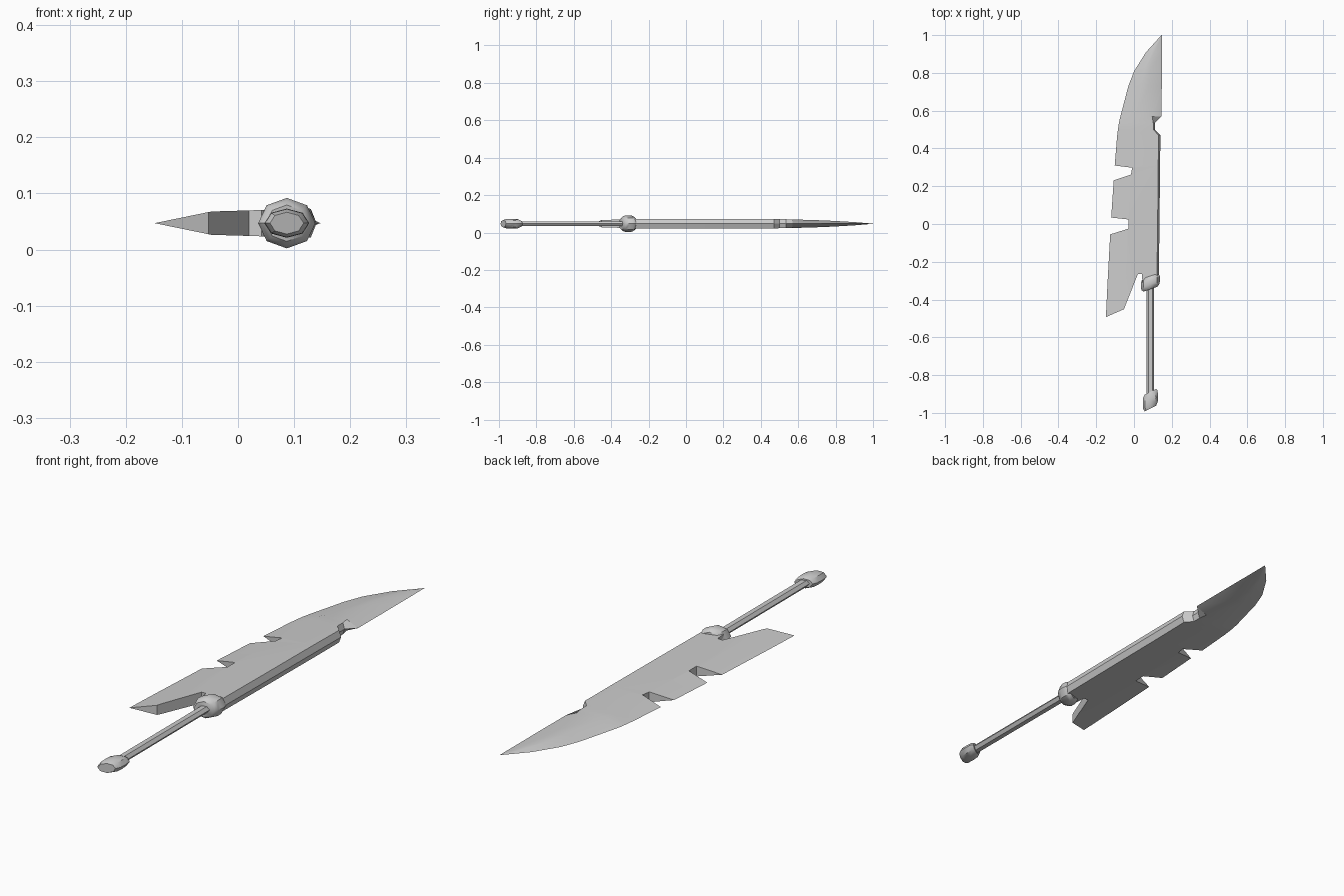
import bpy, bmesh, math
from mathutils import Vector

cube = bpy.data.objects.get("Cube")
if cube:
    bpy.data.objects.remove(cube)

MID = 0.047      # height of the blade's middle plane
GRIP_X = 0.087   # handle axis

steel = bpy.data.materials.new("light grey steel")
steel.use_nodes = True
GREY = (0.6, 0.6, 0.6, 1)
steel.diffuse_color = GREY
steel.node_tree.nodes["Principled BSDF"].inputs["Base Color"].default_value = GREY


def loft(name, rings):
    """Skin equal-length rings of points and cap both ends."""
    bm = bmesh.new()
    loops = [[bm.verts.new(p) for p in ring] for ring in rings]
    n = len(loops[0])
    for a, b in zip(loops, loops[1:]):
        for i in range(n):
            j = (i + 1) % n
            bm.faces.new((a[i], a[j], b[j], b[i]))
    bm.faces.new(loops[0])
    bm.faces.new(loops[-1])
    bmesh.ops.recalc_face_normals(bm, faces=bm.faces)
    mesh = bpy.data.meshes.new(name)
    bm.to_mesh(mesh)
    bm.free()
    mesh.materials.append(steel)
    obj = bpy.data.objects.new(name, mesh)
    bpy.context.collection.objects.link(obj)
    return obj


def smooth(obj, degrees):
    bpy.ops.object.select_all(action='DESELECT')
    obj.select_set(True)
    bpy.context.view_layer.objects.active = obj
    bpy.ops.object.shade_smooth_by_angle(angle=math.radians(degrees))


def collar(name, sides, half_x, half_z, profile, slant):
    """Faceted tube along y; profile holds (y, scale), slant skews it in plan."""
    rings = []
    for y, s in profile:
        ring = []
        for i in range(sides):
            a = math.tau * i / sides
            dx = half_x * s * math.cos(a)
            ring.append((GRIP_X + dx, y + slant * dx, MID + half_z * s * math.sin(a)))
        rings.append(ring)
    return loft(name, rings)


# Blade stations: y, cutting edge x, spine x, spine bevel width, half thickness
stations = [
    (-0.50, -0.149, 0.128, 0.010, 0.026),
    (-0.31, -0.140, 0.131, 0.010, 0.026),
    (0.00, -0.123, 0.135, 0.010, 0.026),
    (0.31, -0.102, 0.138, 0.010, 0.026),
    (0.47, -0.089, 0.140, 0.010, 0.025),
    (0.50, -0.085, 0.110, 0.008, 0.024),
    (0.535, -0.080, 0.110, 0.008, 0.024),
    (0.57, -0.072, 0.146, 0.050, 0.023),
    (0.73, -0.030, 0.147, 0.070, 0.018),
    (0.81, 0.001, 0.147, 0.065, 0.014),
    (0.91, 0.064, 0.147, 0.040, 0.008),
    (1.00, 0.1455, 0.147, 0.0005, 0.0004),
]


def blade_ring(y, edge, spine, bevel, h):
    belly = edge + 0.36 * (spine - edge)
    shoulder = spine - bevel
    return [(edge, y, MID), (belly, y, MID + 0.8 * h), (shoulder, y, MID + h),
            (spine, y, MID), (shoulder, y, MID - h), (belly, y, MID - 0.8 * h)]


blade = loft("blade", [blade_ring(*s) for s in stations])

# Chips in the cutting edge, and the angled cut at the heel
cuts = {
    "lower_chip_cutter": [(-0.20, -0.078), (-0.03, -0.025), (-0.03, 0.024), (-0.20, 0.043)],
    "upper_chip_cutter": [(-0.20, 0.20), (-0.016, 0.262), (-0.01, 0.298), (-0.20, 0.322)],
    "heel_cutter": [(-0.25, -0.537), (-0.053, -0.451), (0.020, -0.266), (0.042, -0.266),
                    (0.045, -0.31), (0.25, -0.31), (0.25, -0.7), (-0.25, -0.7)],
}
for name, outline in cuts.items():
    cutter = loft(name, [[(x, y, z) for x, y in outline] for z in (-0.1, 0.2)])
    cutter.hide_render = True
    mod = blade.modifiers.new(name, 'BOOLEAN')
    mod.object = cutter
    mod.operation = 'DIFFERENCE'
    mod.solver = 'EXACT'
    bpy.context.view_layer.objects.active = blade
    bpy.ops.object.modifier_apply(modifier=name)
    bpy.data.objects.remove(cutter)
smooth(blade, 25)

# Handle, guard collar and pommel
handle = collar("handle", 6, 0.020, 0.015, [(-0.93, 1), (-0.30, 1)], 0)
guard = collar("guard", 8, 0.051, 0.045,
               [(-0.345, 0.72), (-0.335, 0.9), (-0.32, 1), (-0.298, 1), (-0.283, 0.9), (-0.275, 0.75)], 0.35)
pommel = collar("pommel", 8, 0.040, 0.026,
                [(-0.977, 0.75), (-0.96, 0.97), (-0.93, 1), (-0.90, 0.95), (-0.888, 0.75)], 0.5)
for part in (handle, guard, pommel):
    smooth(part, 40)
